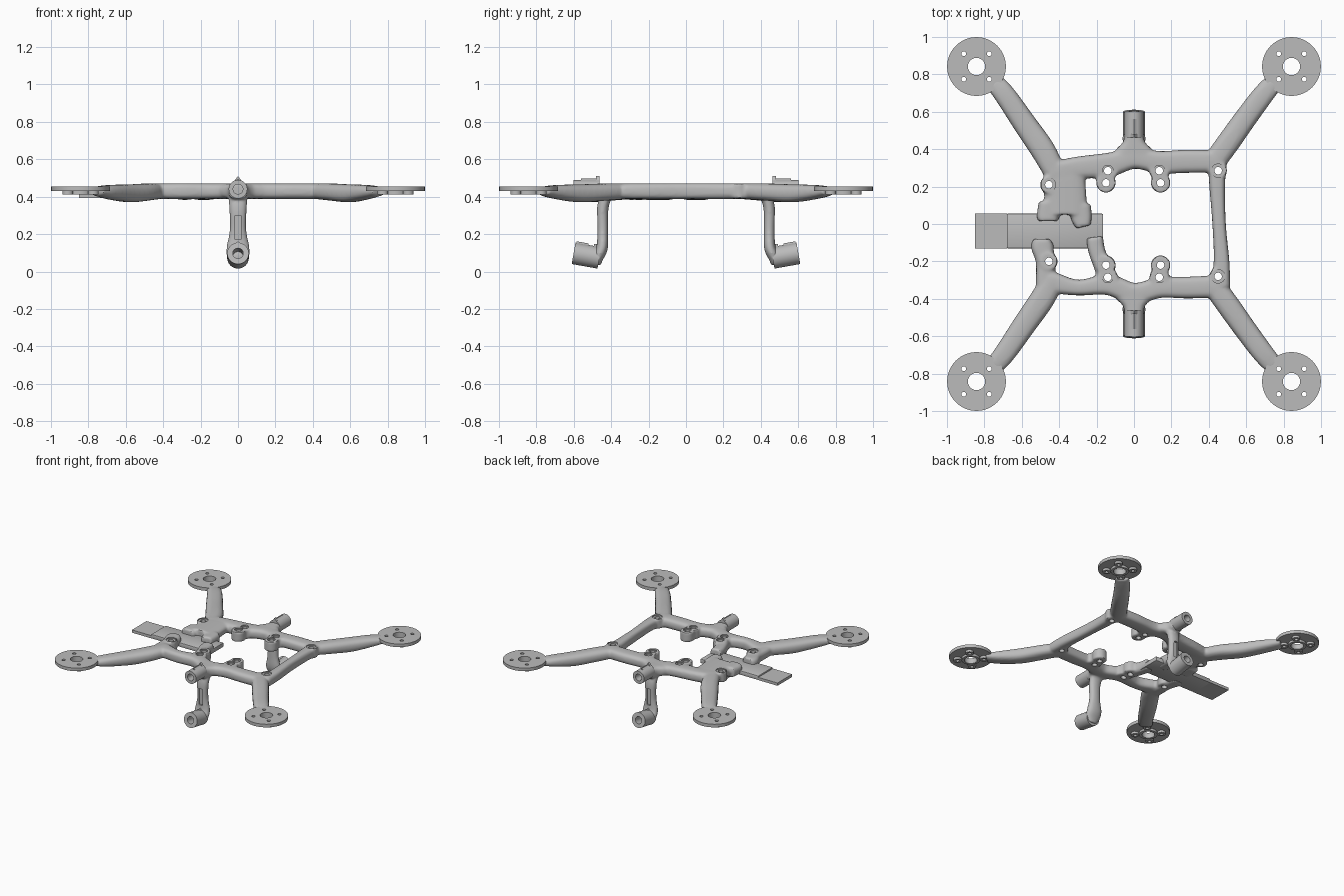
import bpy, bmesh, math
from mathutils import Vector, Matrix

if "Cube" in bpy.data.objects:
    bpy.data.objects.remove(bpy.data.objects["Cube"], do_unlink=True)

grey = bpy.data.materials.new("light grey plastic")
grey.use_nodes = True
GREY = (0.5, 0.5, 0.5, 1)
grey.diffuse_color = GREY
grey.node_tree.nodes["Principled BSDF"].inputs["Base Color"].default_value = GREY


def finish(name, bm, helper=False):
    bmesh.ops.recalc_face_normals(bm, faces=bm.faces)
    mesh = bpy.data.meshes.new(name)
    bm.to_mesh(mesh)
    bm.free()
    mesh.materials.append(grey)
    ob = bpy.data.objects.new(name, mesh)
    bpy.context.collection.objects.link(ob)
    ob.hide_render = helper
    if helper:
        ob.hide_set(True)
    return ob


def smooth(ob, angle=35):
    bpy.ops.object.select_all(action='DESELECT')
    ob.select_set(True)
    bpy.context.view_layer.objects.active = ob
    for m in list(ob.modifiers):
        bpy.ops.object.modifier_apply(modifier=m.name)
    bpy.ops.object.shade_smooth_by_angle(angle=math.radians(angle))


def cut(ob, cutter):
    m = ob.modifiers.new("cut", 'BOOLEAN')
    m.operation, m.solver, m.object = 'DIFFERENCE', 'EXACT', cutter


def cylinder(bm, x, y, z0, z1, r, seg=32, r2=None):
    bmesh.ops.create_cone(bm, cap_ends=True, segments=seg, radius1=r,
                          radius2=r if r2 is None else r2, depth=z1 - z0,
                          matrix=Matrix.Translation((x, y, (z0 + z1) / 2)))


def box(bm, lo, hi):
    lo, hi = Vector(lo), Vector(hi)
    bmesh.ops.create_cube(bm, size=1, matrix=Matrix.Translation((lo + hi) / 2)
                          @ Matrix.Diagonal((*(hi - lo), 1)))


def sweep(bm, pts, ref=(0, 0, 1), power=2.6, steps=6, seg=20):
    """Rounded-box section swept along (x, y, z, half width, half height)."""
    P = [Vector(p) for p in pts]
    P = [2 * P[0] - P[1]] + P + [2 * P[-1] - P[-2]]
    path = []
    for a, b, c, d in zip(P, P[1:], P[2:], P[3:]):
        for i in range(steps):
            t = i / steps
            path.append((2 * b + (c - a) * t + (2 * a - 5 * b + 4 * c - d) * t * t
                         + (3 * b - a - 3 * c + d) * t ** 3) / 2)
    path.append(P[-2])
    rings = []
    for i, p in enumerate(path):
        tan = (path[min(i + 1, len(path) - 1)] - path[max(i - 1, 0)]).to_3d()
        tan = Vector(tan[:3]).normalized()
        side = tan.cross(Vector(ref)).normalized()
        up = side.cross(tan)
        ring = []
        for k in range(seg):
            c, s = (f(2 * math.pi * k / seg) for f in (math.cos, math.sin))
            u = math.copysign(abs(c) ** (2 / power), c) * p[3]
            v = math.copysign(abs(s) ** (2 / power), s) * p[4]
            ring.append(bm.verts.new(Vector(p[:3]) + side * u + up * v))
        rings.append(ring)
    for r0, r1 in zip(rings, rings[1:]):
        for k in range(seg):
            bm.faces.new((r0[k - 1], r0[k], r1[k], r1[k - 1]))
    bm.faces.new(rings[0])
    bm.faces.new(rings[-1][::-1])


def flat(bm, pts, z=0.43, h=0.042):
    sweep(bm, [(x, y, z, w, h) for x, y, w in pts], power=3)


# ---- organic frame: arms, rails, pads and legs fused together
pairs = [(-0.14, 0.285), (-0.15, 0.22), (0.135, 0.285), (0.142, 0.22)]
pairs += [(x, -y) for x, y in pairs]
singles = [(-0.455, 0.21), (0.45, 0.285), (-0.455, -0.2), (0.45, -0.28)]

bm = bmesh.new()
for s in (-1, 1):
    # arms
    sweep(bm, [(0.755, s * 0.765, 0.43, 0.05, 0.024), (0.69, s * 0.69, 0.425, 0.057, 0.038),
               (0.60, s * 0.57, 0.418, 0.06, 0.048), (0.50, s * 0.43, 0.425, 0.062, 0.046),
               (0.42, s * 0.32, 0.43, 0.06, 0.042)])
    sweep(bm, [(-0.755, s * 0.765, 0.43, 0.05, 0.024), (-0.69, s * 0.69, 0.425, 0.057, 0.038),
               (-0.58, s * 0.53, 0.418, 0.063, 0.048), (-0.49, s * 0.40, 0.425, 0.066, 0.046),
               (-0.43, s * 0.29, 0.43, 0.06, 0.042)])
    # socket flare
    flat(bm, [(0, s * 0.34, 0.14), (0, s * 0.40, 0.095), (0, s * 0.44, 0.058), (0, s * 0.49, 0.048)])
    # leg
    sweep(bm, [(0, s * 0.42, 0.42, 0.055, 0.03), (0, s * 0.445, 0.34, 0.047, 0.031),
               (0, s * 0.445, 0.22, 0.045, 0.029), (0, s * 0.448, 0.13, 0.062, 0.031),
               (0, s * 0.468, 0.08, 0.06, 0.03), (0, s * 0.475, 0.035, 0.035, 0.018)], ref=(0, 1, 0), power=2.2)
# back and front rails
flat(bm, [(-0.45, 0.27, 0.06), (-0.3, 0.30, 0.06), (-0.14, 0.315, 0.065), (0, 0.35, 0.055),
          (0.14, 0.33, 0.06), (0.28, 0.335, 0.062), (0.44, 0.335, 0.06)])
flat(bm, [(-0.45, -0.31, 0.06), (-0.3, -0.34, 0.042), (-0.14, -0.325, 0.055), (0, -0.37, 0.055),
          (0.14, -0.34, 0.055), (0.28, -0.34, 0.058), (0.44, -0.335, 0.06)])
# side rail
flat(bm, [(0.445, 0.33, 0.05), (0.445, 0.2, 0.042), (0.455, 0, 0.036), (0.468, -0.2, 0.042), (0.46, -0.33, 0.055)])
# cable housing with its two lobes
flat(bm, [(-0.375, 0.32, 0.11), (-0.37, 0.2, 0.112), (-0.365, 0.09, 0.115), (-0.365, 0.05, 0.115)])
flat(bm, [(-0.46, 0.12, 0.05), (-0.46, 0.04, 0.06), (-0.46, 0.015, 0.05)], z=0.425)
flat(bm, [(-0.29, 0.1, 0.06), (-0.28, 0.03, 0.055), (-0.27, -0.015, 0.04)], z=0.425)
# bridges from the tray to the front rail
flat(bm, [(-0.47, -0.33, 0.055), (-0.475, -0.2, 0.05), (-0.49, -0.12, 0.06), (-0.49, -0.08, 0.045)], z=0.425)
flat(bm, [(-0.21, -0.07, 0.045), (-0.2, -0.14, 0.045), (-0.165, -0.24, 0.045), (-0.15, -0.3, 0.05)], z=0.425)
for x, y in pairs:
    cylinder(bm, x, y, 0.39, 0.47, 0.052)
for x, y in singles:
    cylinder(bm, x, y, 0.39, 0.47, 0.047)
frame = finish("frame", bm)
rm = frame.modifiers.new("fuse", 'REMESH')
rm.mode, rm.voxel_size = 'VOXEL', 0.009
sm = frame.modifiers.new("soften", 'SMOOTH')
sm.factor, sm.iterations = 0.5, 5

# screw bores, counterbores and leg slots
bores, sinks = bmesh.new(), bmesh.new()
for x, y in pairs + singles:
    cylinder(bores, x, y, 0.3, 0.6, 0.02)
    cylinder(sinks, x, y, 0.462, 0.6, 0.029 if (x, y) in pairs else 0.036)
for s in (-1, 1):
    y0, y1 = sorted((s * 0.462, s * 0.56))
    box(bores, (-0.016, y0, 0.17), (0.016, y1, 0.3))
cut(frame, finish("bore_cutter", bores, True))
cut(frame, finish("counterbore_cutter", sinks, True))
smooth(frame, 40)

# ---- motor mounts
discs, bosses, drills = bmesh.new(), bmesh.new(), bmesh.new()
for x in (-0.842, 0.842):
    for y in (-0.842, 0.842):
        cylinder(discs, x, y, 0.43, 0.455, 0.157, 64)
        cylinder(bosses, x, y, 0.412, 0.432, 0.066, 40)
        cylinder(drills, x, y, 0.3, 0.6, 0.046, 40)
        for dx in (-0.068, 0.068):
            for dy in (-0.068, 0.068):
                cylinder(bosses, x + dx, y + dy, 0.412, 0.432, 0.029, 24)
                cylinder(drills, x + dx, y + dy, 0.3, 0.6, 0.013, 20)
drill = finish("motor_hole_cutter", drills, True)
for name, b in (("motor_mount_discs", discs), ("motor_mount_bosses", bosses)):
    ob = finish(name, b)
    cut(ob, drill)
    smooth(ob)

# ---- side tray with a thinner tongue
bm = bmesh.new()
box(bm, (-0.68, -0.13, 0.39), (-0.165, 0.055, 0.425))
tray = finish("side_tray", bm)
bv = tray.modifiers.new("round", 'BEVEL')
bv.width, bv.segments = 0.006, 2
smooth(tray)
bm = bmesh.new()
box(bm, (-0.85, -0.13, 0.392), (-0.675, 0.055, 0.414))
finish("tray_tongue", bm)


# ---- tubular sockets on the rails and at the feet
def socket(name, s, z, r, hole, tilt, fin):
    bm = bmesh.new()
    half, n = 0.07, 32
    profile = [(hole, half), (r, half), (r, -half), (hole, -half)]
    rings = [[bm.verts.new((q * math.cos(2 * math.pi * k / n), h, q * math.sin(2 * math.pi * k / n)))
              for k in range(n)] for q, h in profile]
    for a, b in zip(rings, rings[1:] + rings[:1]):
        for k in range(n):
            bm.faces.new((a[k - 1], a[k], b[k], b[k - 1]))
    # pointed ridge along the top of the tube
    for h0, h1, rise in fin:
        v = [bm.verts.new(p) for h in (h0, h1) for p in
             ((-0.02, h, r * 0.88), (0.02, h, r * 0.88), (0, h, r + rise))]
        for f in ((0, 1, 2), (3, 5, 4), (0, 3, 4, 1), (1, 4, 5, 2), (2, 5, 3, 0)):
            bm.faces.new([v[i] for i in f])
    M = Matrix.Translation((0, 0.532, z)) @ Matrix.Rotation(math.radians(tilt), 4, 'X')
    bm.transform(Matrix.Diagonal((1, s, 1, 1)) @ M)
    smooth(finish(name, bm))


for s, side in ((-1, "front"), (1, "back")):
    socket(side + "_rail_socket", s, 0.44, 0.05, 0.026, 0, [(-0.07, -0.052, 0.021), (-0.05, 0.03, 0.006)])
    socket(side + "_foot_socket", s, 0.085, 0.058, 0.028, 10, [(-0.06, -0.03, 0.012), (0.0, 0.065, 0.008)])
